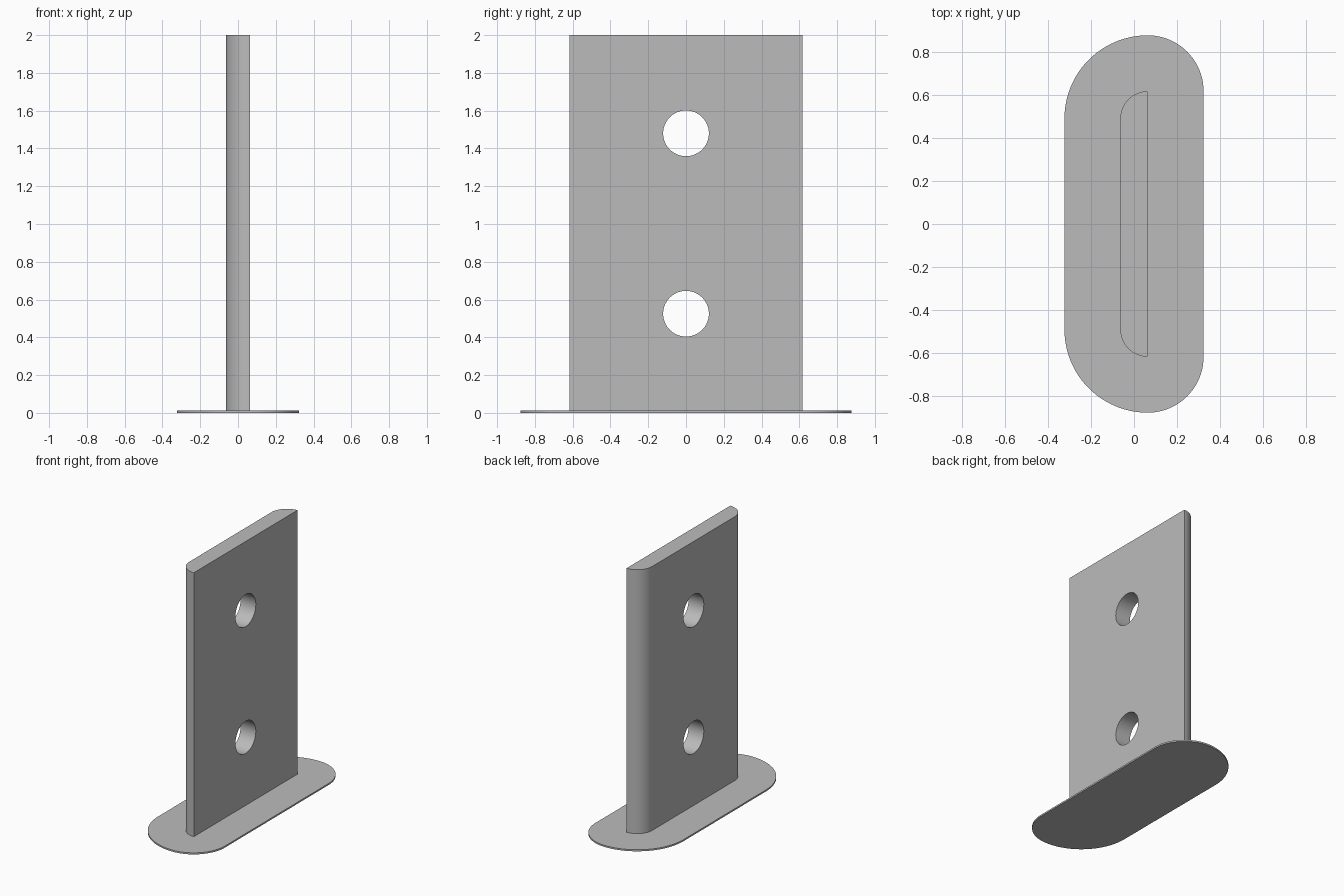
import bpy, bmesh, math

if "Cube" in bpy.data.objects:
    bpy.data.objects.remove(bpy.data.objects["Cube"])

HALF_X, HALF_Y = 0.0635, 0.617   # half thickness and half width of the plate
ROUND = 2 * HALF_X               # left corners are rounded over the full thickness
FLANGE = 0.26                    # how far the base reaches out around the plate
BASE_H, TOP = 0.012, 2.0

grey = bpy.data.materials.new("plain grey")
grey.diffuse_color = (0.5, 0.5, 0.5, 1)
grey.use_nodes = True
grey.node_tree.nodes["Principled BSDF"].inputs["Base Color"].default_value = grey.diffuse_color


def arc(cx, cy, r, start, end, steps):
    return [(cx + r * math.cos(a), cy + r * math.sin(a))
            for a in (math.radians(start + (end - start) * i / steps)
                      for i in range(steps + 1))]


def prism(name, outline, z0, z1):
    bm = bmesh.new()
    face = bm.faces.new([bm.verts.new((x, y, z0)) for x, y in outline])
    top = bmesh.ops.extrude_face_region(bm, geom=[face])["geom"]
    bmesh.ops.translate(bm, vec=(0, 0, z1 - z0),
                        verts=[v for v in top if isinstance(v, bmesh.types.BMVert)])
    bmesh.ops.recalc_face_normals(bm, faces=bm.faces)
    mesh = bpy.data.meshes.new(name)
    bm.to_mesh(mesh)
    bm.free()
    mesh.materials.append(grey)
    obj = bpy.data.objects.new(name, mesh)
    bpy.context.collection.objects.link(obj)
    return obj


def smooth(obj):
    bpy.ops.object.select_all(action='DESELECT')
    obj.select_set(True)
    bpy.context.view_layer.objects.active = obj
    bpy.ops.object.shade_smooth_by_angle(angle=math.radians(30))


def mirrored(half):
    return half + [(x, -y) for x, y in reversed(half)]


# Upright plate: flat right side, rounded left edges
straight_y = HALF_Y - ROUND
plate = prism("upright_plate", mirrored(arc(HALF_X, straight_y, ROUND, 90, 180, 20)),
              BASE_H, TOP)

# Thin base: the plate outline grown outwards by the flange width
base = prism("base_flange",
             mirrored(arc(HALF_X, HALF_Y, FLANGE, 0, 90, 24)
                      + arc(HALF_X, straight_y, ROUND + FLANGE, 90, 180, 24)[1:]),
             0, BASE_H)

# Two round bolt holes through the plate
for i, z in enumerate((0.525, 1.48)):
    bpy.ops.mesh.primitive_cylinder_add(vertices=64, radius=0.121, depth=0.6,
                                        location=(0, 0, z),
                                        rotation=(0, math.pi / 2, 0))
    cutter = bpy.context.object
    cutter.name = f"hole_cutter_{i + 1}"
    cutter.data.materials.append(grey)
    cutter.hide_render = True
    cut = plate.modifiers.new(f"hole_{i + 1}", 'BOOLEAN')
    cut.operation, cut.solver, cut.object = 'DIFFERENCE', 'EXACT', cutter

# Bake the holes so the rims can be shaded sharp, then drop the cutters
bpy.context.view_layer.objects.active = plate
for name in [m.name for m in plate.modifiers]:
    bpy.ops.object.modifier_apply(modifier=name)
for obj in [o for o in bpy.data.objects if o.name.startswith("hole_cutter")]:
    bpy.data.objects.remove(obj)

for obj in (plate, base):
    smooth(obj)
